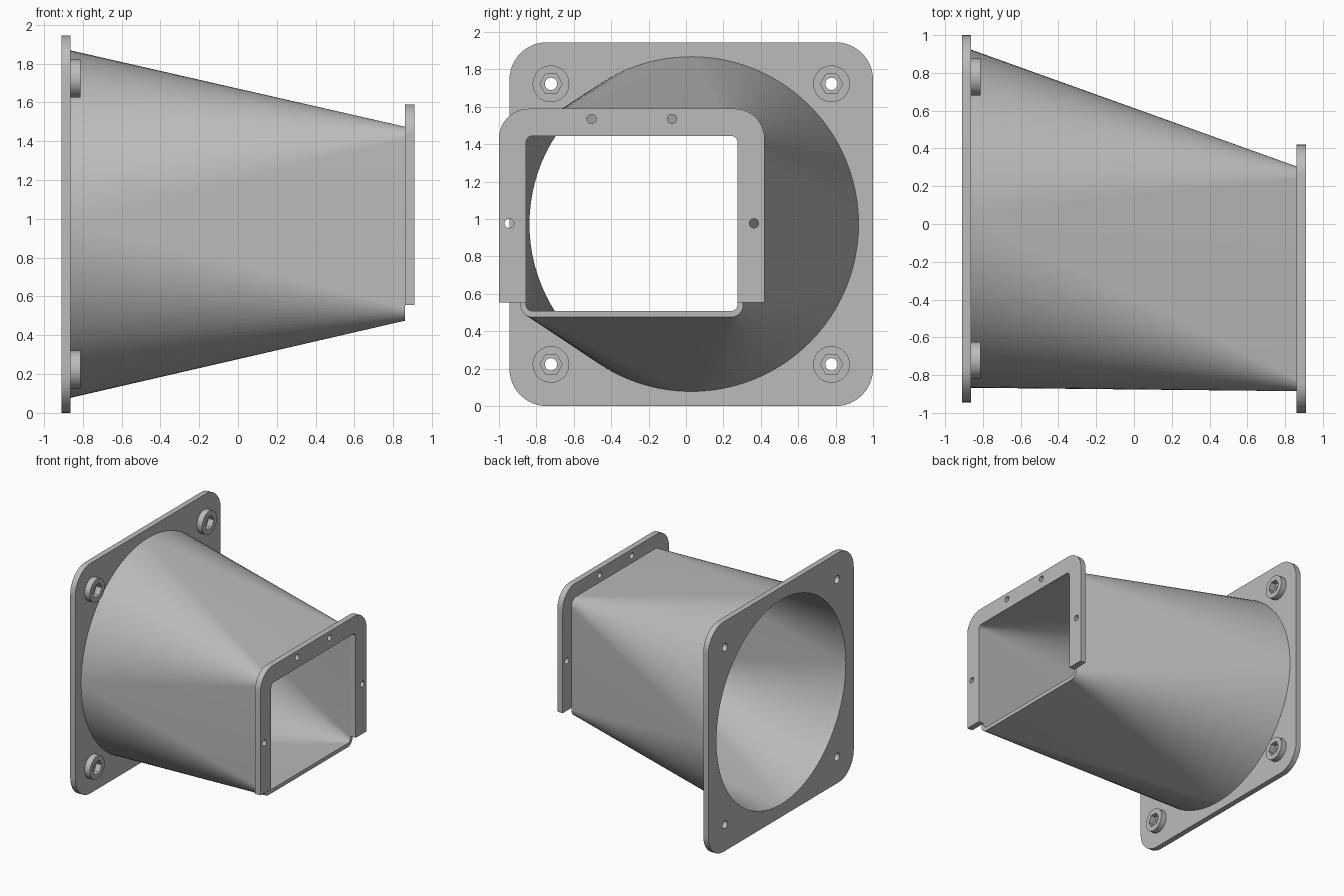
import bpy, bmesh
from math import sin, cos, pi, radians

cube = bpy.data.objects.get("Cube")
if cube:
    bpy.data.objects.remove(cube, do_unlink=True)

grey = bpy.data.materials.new("plain grey")
grey.use_nodes = True
colour = (0.5, 0.5, 0.5, 1)
grey.diffuse_color = colour
grey.node_tree.nodes["Principled BSDF"].inputs["Base Color"].default_value = colour


def finish(name, bm):
    """Weld, orient and shade a part."""
    bmesh.ops.remove_doubles(bm, verts=bm.verts, dist=1e-5)
    bmesh.ops.recalc_face_normals(bm, faces=bm.faces)
    mesh = bpy.data.meshes.new(name)
    bm.to_mesh(mesh)
    bm.free()
    mesh.materials.append(grey)
    obj = bpy.data.objects.new(name, mesh)
    bpy.context.collection.objects.link(obj)
    bpy.ops.object.select_all(action='DESELECT')
    obj.select_set(True)
    bpy.context.view_layer.objects.active = obj
    bpy.ops.object.shade_smooth_by_angle(angle=radians(30))
    return obj


def circle(y, z, r, n=32):
    return [(y + r * cos(2 * pi * i / n), z + r * sin(2 * pi * i / n)) for i in range(n)]


def corner(y, z, r, quarter, n=12):
    """Quarter arc about (y, z), starting at the given quarter turn."""
    return [(y + r * cos((quarter + i / n) * pi / 2),
             z + r * sin((quarter + i / n) * pi / 2)) for i in range(n + 1)]


def rounded_rect(y0, y1, z0, z1, r, n=12):
    return (corner(y1 - r, z1 - r, r, 0, n) + corner(y0 + r, z1 - r, r, 1, n)
            + corner(y0 + r, z0 + r, r, 2, n) + corner(y1 - r, z0 + r, r, 3, n))


def plate(name, x0, x1, loops):
    """Extrude filled outlines in the y-z plane from x0 to x1; inner loops are holes."""
    curve = bpy.data.curves.new(name, 'CURVE')
    curve.dimensions = '2D'
    curve.fill_mode = 'BOTH'
    curve.extrude = (x1 - x0) / 2
    for loop in loops:
        spline = curve.splines.new('POLY')
        spline.points.add(len(loop) - 1)
        for point, (y, z) in zip(spline.points, loop):
            point.co = (y, z, 0, 1)
        spline.use_cyclic_u = True
    helper = bpy.data.objects.new(name, curve)
    bpy.context.collection.objects.link(helper)
    deps = bpy.context.evaluated_depsgraph_get()
    mesh = bpy.data.meshes.new_from_object(helper.evaluated_get(deps))
    bm = bmesh.new()
    bm.from_mesh(mesh)
    for v in bm.verts:
        v.co = (v.co.z + (x0 + x1) / 2, v.co.x, v.co.y)
    bpy.data.objects.remove(helper, do_unlink=True)
    bpy.data.curves.remove(curve)
    bpy.data.meshes.remove(mesh)
    return finish(name, bm)


CY, CZ = 0.028, 0.973          # axis of the round end
ROUND_X, RECT_X = -0.862, 0.86
OUTER_R, BORE_R = 0.895, 0.865
SEG = 24
bolts = [(CY + sy * 0.75, CZ + sz * 0.75) for sy in (-1, 1) for sz in (-1, 1)]

# Square flange with round bore and four bolt holes
plate("square_flange", -0.91, ROUND_X,
      [rounded_rect(-0.944, 1.0, 0, 1.945, 0.2), circle(CY, CZ, BORE_R, 4 * SEG)]
      + [circle(y, z, 0.033) for y, z in bolts])

# Bosses with hexagonal nut pockets
for i, (y, z) in enumerate(bolts):
    plate(f"nut_boss_{i + 1}", ROUND_X, -0.812, [circle(y, z, 0.098, 48), circle(y, z, 0.06, 6)])

# Open-bottomed flange around the rectangular end
outline = ([(0.275, 0.555), (0.42, 0.555)] + corner(0.26, 1.43, 0.16, 0)
           + corner(-0.84, 1.43, 0.16, 1) + [(-1.0, 0.555), (-0.855, 0.555)]
           + corner(-0.82, 1.41, 0.035, 1)[::-1] + corner(0.24, 1.41, 0.035, 0)[::-1])
screws = [(-0.505, 1.535), (-0.075, 1.535), (-0.945, 0.977), (0.363, 0.977)]
plate("bracket_flange", RECT_X, 0.91, [outline] + [circle(y, z, 0.025, 24) for y, z in screws])


# Hollow duct passing from round to rectangular
def round_loop(r):
    return [p for q in range(4) for p in corner(CY, CZ, r, q, SEG)]


bm = bmesh.new()
rings = []
for x, loop in ((ROUND_X, round_loop(OUTER_R)),
                (RECT_X, rounded_rect(-0.885, 0.305, 0.475, 1.475, 0.065, SEG)),
                (RECT_X, rounded_rect(-0.855, 0.275, 0.508, 1.445, 0.035, SEG)),
                (ROUND_X, round_loop(BORE_R))):
    rings.append([bm.verts.new((x, y, z)) for y, z in loop])
for a, b in zip(rings, rings[1:] + rings[:1]):
    for i in range(len(a)):
        j = (i + 1) % len(a)
        bm.faces.new((a[i], a[j], b[j], b[i]))
finish("transition_duct", bm)
